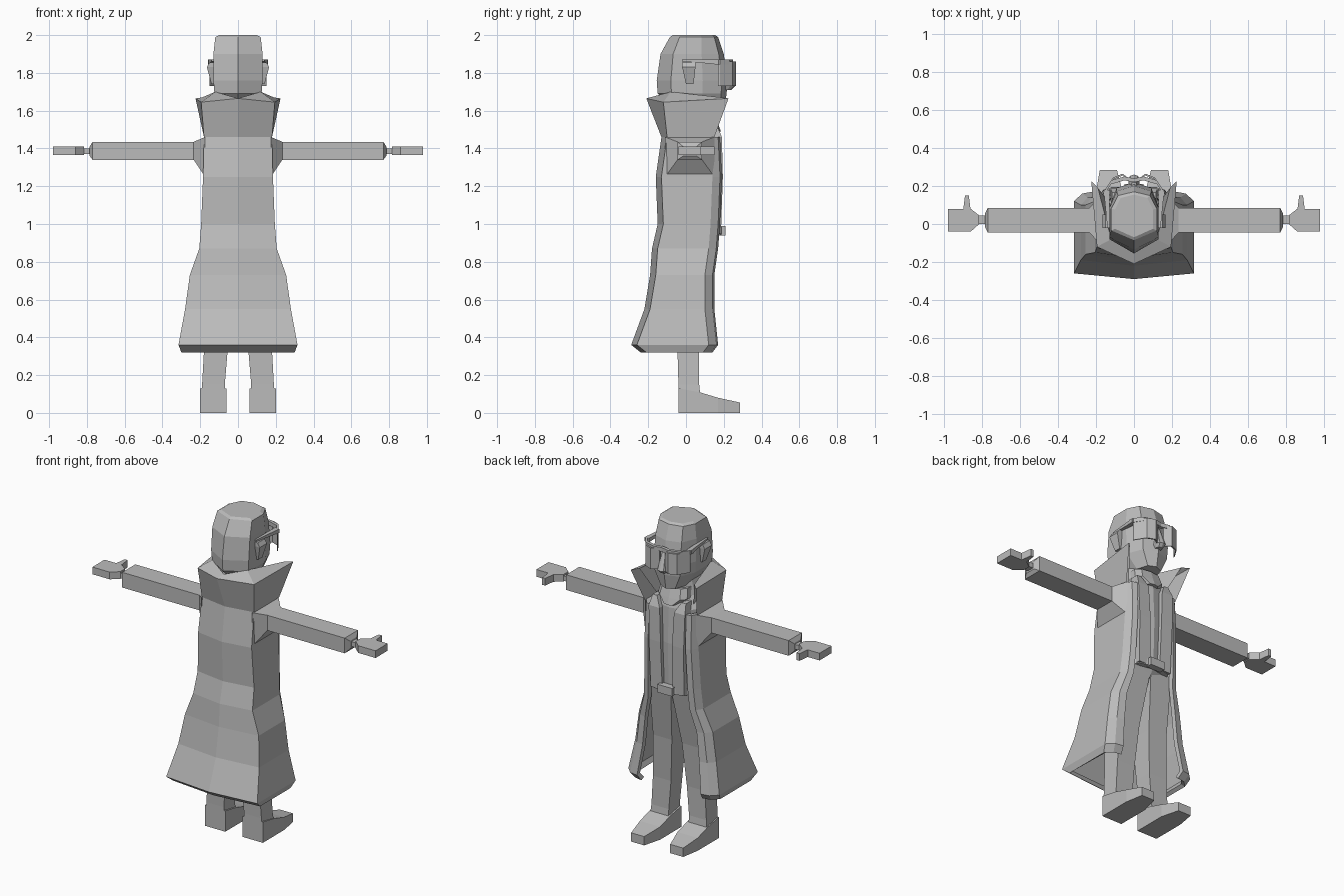
import bpy, bmesh

default_cube = bpy.data.objects.get("Cube")
if default_cube:
    bpy.data.objects.remove(default_cube, do_unlink=True)

colour = (0.5, 0.5, 0.5, 1)
grey = bpy.data.materials.new("plain_grey")
grey.use_nodes = True
grey.diffuse_color = colour
grey.node_tree.nodes["Principled BSDF"].inputs["Base Color"].default_value = colour


def skin(name, rings, closed=False, capped=True, thickness=0):
    """Skin the rings of one half, then mirror it across the middle."""
    bm = bmesh.new()
    rows = [[bm.verts.new(point) for point in ring] for ring in rings]
    count = len(rows[0])
    for lower, upper in zip(rows, rows[1:]):
        for this in range(count if closed else count - 1):
            after = (this + 1) % count
            bm.faces.new((lower[this], lower[after], upper[after], upper[this]))
    if capped:
        bm.faces.new(reversed(rows[0]))
        bm.faces.new(rows[-1])
    if closed:
        bmesh.ops.recalc_face_normals(bm, faces=bm.faces)
    middle = [face for face in bm.faces if all(abs(vert.co.x) < 1e-5 for vert in face.verts)]
    bmesh.ops.delete(bm, geom=middle, context="FACES")
    mesh = bpy.data.meshes.new(name)
    bm.to_mesh(mesh)
    bm.free()
    mesh.materials.append(grey)
    part = bpy.data.objects.new(name, mesh)
    bpy.context.collection.objects.link(part)
    part.modifiers.new("mirror", "MIRROR")
    if thickness:
        shell = part.modifiers.new("thickness", "SOLIDIFY")
        shell.thickness = thickness
        shell.offset = -1


def block(name, axis, *stations):
    """Box sections along an axis: position, then ranges on the other two axes."""
    rings = []
    for position, (a_low, a_high), (b_low, b_high) in stations:
        ring = []
        for a, b in ((a_low, b_low), (a_high, b_low), (a_high, b_high), (a_low, b_high)):
            point = [a, b]
            point.insert("xyz".index(axis), position)
            ring.append(point)
        rings.append(ring)
    skin(name, rings, closed=True)


def body_ring(z, width, back, front):
    """Half of a faceted oval, from the back middle round to the front middle."""
    depth = front - back
    outline = ((0, 0), (1, 0.2), (1, 0.65), (0.7, 0.92), (0, 1))
    return [(width * side, back + depth * along, z) for side, along in outline]


def coat_ring(z, width, back, front):
    """Half of the coat outline, left open at the front."""
    outline = ((0, back), (1, back + 0.03), (1, front - 0.04), (0.87, front), (0.7, front + 0.01))
    return [(width * side, y, z) for side, y in outline]


def body(name, *levels):
    skin(name, [body_ring(*level) for level in levels])


# Long open coat, from the turned hem up to the shoulders
coat_levels = (
    (0.32, 0.3, -0.24, 0.13),
    (0.36, 0.315, -0.29, 0.16),
    (0.55, 0.28, -0.22, 0.14),
    (0.73, 0.255, -0.19, 0.14),
    (0.87, 0.205, -0.18, 0.16),
    (1, 0.195, -0.15, 0.17),
    (1.25, 0.185, -0.16, 0.18),
    (1.46, 0.18, -0.13, 0.17),
)
skin("coat", [coat_ring(*level) for level in coat_levels], capped=False, thickness=0.025)

# Flared collar with its rim folded inward
collar_foot = [(0, -0.13, 1.46), (0.18, -0.1, 1.46), (0.18, 0.15, 1.46)]
collar_rim = [(0, -0.21, 1.665), (0.195, -0.12, 1.645), (0.225, 0.225, 1.665)]
collar_fold = [(0, -0.14, 1.665), (0.12, -0.08, 1.7), (0.19, 0.19, 1.67)]
collar_lining = [(x * 0.7, y * 0.7, 1.5) for x, y, z in collar_foot]
skin("coat_collar", [collar_foot, collar_rim, collar_fold, collar_lining], capped=False)

# Shoulder flare, sleeve and cuff
sleeve_depth, sleeve_height = (-0.045, 0.085), (1.34, 1.435)
block("sleeve", "x",
      (0.175, (-0.11, 0.15), (1.25, 1.46)),
      (0.235, sleeve_depth, sleeve_height),
      (0.77, sleeve_depth, sleeve_height),
      (0.785, (-0.015, 0.055), (1.36, 1.41)))

# Wrist, hand and thumb
wrist_depth, palm_depth, palm_height = (0, 0.045), (-0.04, 0.08), (1.365, 1.41)
block("wrist", "x", *[(x, wrist_depth, (1.37, 1.4)) for x in (0.77, 0.83)])
block("hand", "x",
      (0.815, wrist_depth, palm_height),
      (0.86, palm_depth, palm_height),
      (0.98, palm_depth, palm_height))
block("thumb", "y",
      (0.07, (0.86, 0.9), palm_height),
      (0.15, (0.87, 0.89), palm_height))

# Trouser leg
block("trouser_leg", "z",
      (0.1, (0.07, 0.195), (-0.04, 0.075)),
      (0.15, (0.07, 0.19), (-0.04, 0.07)),
      (0.33, (0.055, 0.18), (-0.045, 0.07)),
      (0.6, (0.035, 0.165), (-0.06, 0.09)),
      (0.95, (0, 0.15), (-0.09, 0.15)))

# Shoe with a low tapered toe
block("shoe", "y",
      (-0.04, (0.06, 0.2), (0, 0.13)),
      (0.07, (0.06, 0.2), (0, 0.11)),
      (0.17, (0.06, 0.2), (0, 0.08)),
      (0.285, (0.09, 0.18), (0, 0.055)))

# Torso narrowing into the neck
body("torso",
     (0.86, 0.08, -0.05, 0.1),
     (0.95, 0.15, -0.1, 0.17),
     (1.25, 0.16, -0.12, 0.18),
     (1.47, 0.16, -0.1, 0.17),
     (1.54, 0.11, -0.08, 0.15),
     (1.66, 0.07, -0.06, 0.12))

# Long waistcoat lapel
block("waistcoat_lapel", "z",
      (0.95, (0.035, 0.115), (0.13, 0.185)),
      (1.25, (0.04, 0.12), (0.13, 0.195)),
      (1.46, (0.05, 0.125), (0.13, 0.19)),
      (1.52, (0.085, 0.115), (0.11, 0.165)))

# Belt and buckle
body("belt", *[(z, 0.15, -0.11, 0.2) for z in (0.945, 0.985)])
block("belt_buckle", "x", *[(x, (0.17, 0.21), (0.94, 0.99)) for x in (0, 0.05)])

# Neckerchief under the chin
body("neckerchief",
     (1.49, 0.04, 0.1, 0.185),
     (1.53, 0.1, 0.06, 0.17),
     (1.59, 0.09, 0.04, 0.15))

# Faceted head with a flat crown
body("head",
     (1.6, 0.07, -0.06, 0.2),
     (1.69, 0.125, -0.15, 0.215),
     (1.76, 0.13, -0.155, 0.22),
     (1.9, 0.13, -0.135, 0.2),
     (1.99, 0.12, -0.085, 0.17),
     (2, 0.1, -0.07, 0.155))

# Nose
body("nose",
     (1.71, 0.02, 0.18, 0.24),
     (1.73, 0.03, 0.18, 0.26),
     (1.84, 0.015, 0.18, 0.22))

# Wraparound spectacles: rim, lens and side arm
rim_height, lens_height = (1.845, 1.87), (1.73, 1.86)
block("spectacle_rim", "x", *[(x, (y - 0.02, y), rim_height) for x, y in
                              ((0, 0.24), (0.05, 0.25), (0.12, 0.23), (0.16, 0.17))])
block("spectacle_lens", "x", *[(x, (y - 0.01, y), lens_height) for x, y in
                               ((0.02, 0.235), (0.06, 0.265), (0.11, 0.245), (0.15, 0.18))])
block("spectacle_arm", "y",
      (-0.02, (0.125, 0.14), (1.86, 1.87)),
      (0.18, (0.13, 0.16), rim_height))

# Ear
block("ear", "z",
      (1.74, (0.12, 0.14), (0, 0.04)),
      (1.83, (0.12, 0.165), (-0.02, 0.05)),
      (1.855, (0.12, 0.15), (-0.02, 0.05)))
